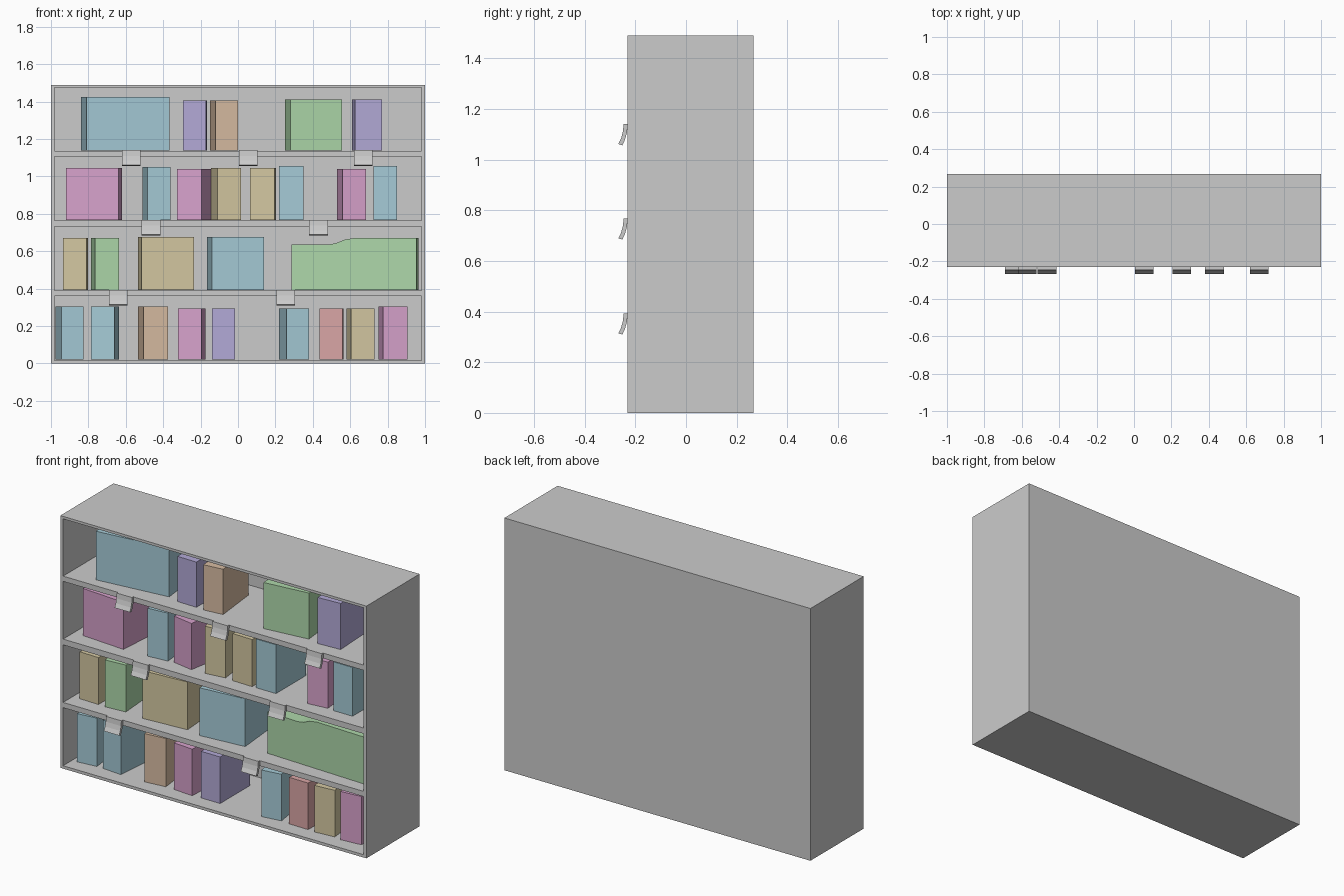
import bpy
import math

if "Cube" in bpy.data.objects:
    bpy.data.objects.remove(bpy.data.objects["Cube"])

COLOURS = {
    "blue": (0.38, 0.60, 0.68, 1), "purple": (0.45, 0.40, 0.68, 1),
    "orange": (0.68, 0.50, 0.36, 1), "green": (0.42, 0.68, 0.40, 1),
    "pink": (0.68, 0.36, 0.60, 1), "tan": (0.66, 0.58, 0.36, 1),
    "red": (0.70, 0.38, 0.38, 1),
}
mats = {}
for key, col in COLOURS.items():
    mats[key] = bpy.data.materials.new(key + "_cover")
    mats[key].diffuse_color = col


def prism(name, pts, axis, depth, loc=(0, 0, 0), rot=0.0, mat=None):
    """Extrude a 2D profile along y (profile in xz) or x (profile in yz)."""
    n = len(pts)
    if axis == "y":
        verts = [(a, d, b) for d in (0, depth) for a, b in pts]
    else:
        verts = [(d, a, b) for d in (-depth / 2, depth / 2) for a, b in pts]
    faces = [tuple(range(n)), tuple(range(2 * n - 1, n - 1, -1))]
    faces += [(i, i + n, (i + 1) % n + n, (i + 1) % n) for i in range(n)]
    if axis == "x":
        faces = [f[::-1] for f in faces]
        verts = [(-x, y, z) for x, y, z in verts]
        faces = [f[::-1] for f in faces]
    mesh = bpy.data.meshes.new(name)
    mesh.from_pydata(verts, [], faces)
    ob = bpy.data.objects.new(name, mesh)
    bpy.context.collection.objects.link(ob)
    ob.location = loc
    ob.rotation_euler.z = rot
    if mat:
        mesh.materials.append(mats[mat])
    return ob


def box(name, x0, x1, y0, y1, z0, z1):
    pts = [(x0, z0), (x1, z0), (x1, z1), (x0, z1)]
    return prism(name, pts, "y", y1 - y0, (0, y0, 0))


# Cabinet
FRONT, BACK, INNER = -0.23, 0.267, 0.25
box("left_side", -1, -0.982, FRONT, BACK, 0, 1.49)
box("right_side", 0.982, 1, FRONT, BACK, 0, 1.49)
box("back_panel", -0.982, 0.982, INNER, BACK, 0, 1.49)
for name, z0, z1 in (("base_board", 0, 0.017), ("shelf_1", 0.36, 0.391),
                     ("shelf_2", 0.731, 0.765), ("shelf_3", 1.106, 1.137),
                     ("top_board", 1.475, 1.49)):
    box(name, -0.982, 0.982, FRONT, INNER, z0, z1)

# Books: front left x, front right x, skew (+ shows left side, - shows right), top z, colour
ROWS = {
    1.138: [(-.81, -.365, .03, 1.425, "blue"), (-.295, -.17, -.005, 1.405, "purple"),
            (-.12, 0, .03, 1.405, "orange"), (.28, .555, .03, 1.41, "green"),
            (.625, .77, .015, 1.41, "purple")],
    0.767: [(-.92, -.64, -.02, 1.045, "pink"), (-.485, -.36, .025, 1.05, "blue"),
            (-.325, -.195, -.05, 1.04, "pink"), (-.11, .015, .035, 1.045, "tan"),
            (.065, .195, -.007, 1.045, "tan"), (.22, .35, 0, 1.055, "blue"),
            (.56, .685, .03, 1.04, "pink"), (.725, .85, 0, 1.055, "blue")],
    0.393: [(-.935, -.81, -.007, .67, "tan"), (-.765, -.635, .02, .67, "green"),
            (-.515, -.235, .02, .675, "tan"), (-.14, .14, .025, .675, "blue"),
            (.285, .955, -.01, .67, "green")],
    0.02: [(-.945, -.825, .03, .305, "blue"), (-.785, -.66, -.025, .305, "blue"),
           (-.505, -.375, .03, .305, "orange"), (-.32, -.195, -.02, .295, "pink"),
           (-.14, -.015, 0, .295, "purple"), (.26, .38, .04, .295, "blue"),
           (.435, .56, -.005, .295, "red"), (.605, .73, .025, .295, "tan"),
           (.775, .905, .025, .305, "pink")],
}
DEPTH, BOOK_Y = 0.28, -0.145
for row, (zb, books) in enumerate(ROWS.items()):
    for i, (x0, x1, skew, zt, col) in enumerate(books):
        ang = math.asin(skew / DEPTH)
        h, half = zt - zb, (x1 - x0) / 2 / math.cos(ang)
        pts = [(-half, 0), (half, 0), (half, h), (-half, h)]
        if x1 - x0 > 0.6:
            # long set with a stepped top
            low = h - 0.033
            pts = pts[:3] + [(0, h), (-.05, h - .008), (-.095, low + .006),
                             (-.13, low), (-half, low)]
        prism(f"book_{row}_{i}", pts, "y", DEPTH,
              ((x0 + x1) / 2, BOOK_Y, zb), ang, col)

# Curved label holders hanging from the shelf fronts
TAB = [(-.246, 0), (-.249, -.03), (-.256, -.056), (-.267, -.079),
       (-.251, -.084), (-.241, -.062), (-.233, -.034), (-.23, 0)]
for top, centres in ((1.14, (-.57, .055, .67)), (.768, (-.465, .43)), (.393, (-.64, .255))):
    for i, x in enumerate(centres):
        prism(f"shelf_label_{int(top * 100)}_{i}", TAB, "x", 0.1, (x, 0, top))

# Consistent outward normals
import bmesh
for ob in bpy.context.collection.objects:
    bm = bmesh.new()
    bm.from_mesh(ob.data)
    bmesh.ops.recalc_face_normals(bm, faces=bm.faces)
    bm.to_mesh(ob.data)
    bm.free()

for m in bpy.data.materials:
    if m.users and not m.is_grease_pencil:
        m.use_nodes = True
        m.node_tree.nodes["Principled BSDF"].inputs["Base Color"].default_value = m.diffuse_color
